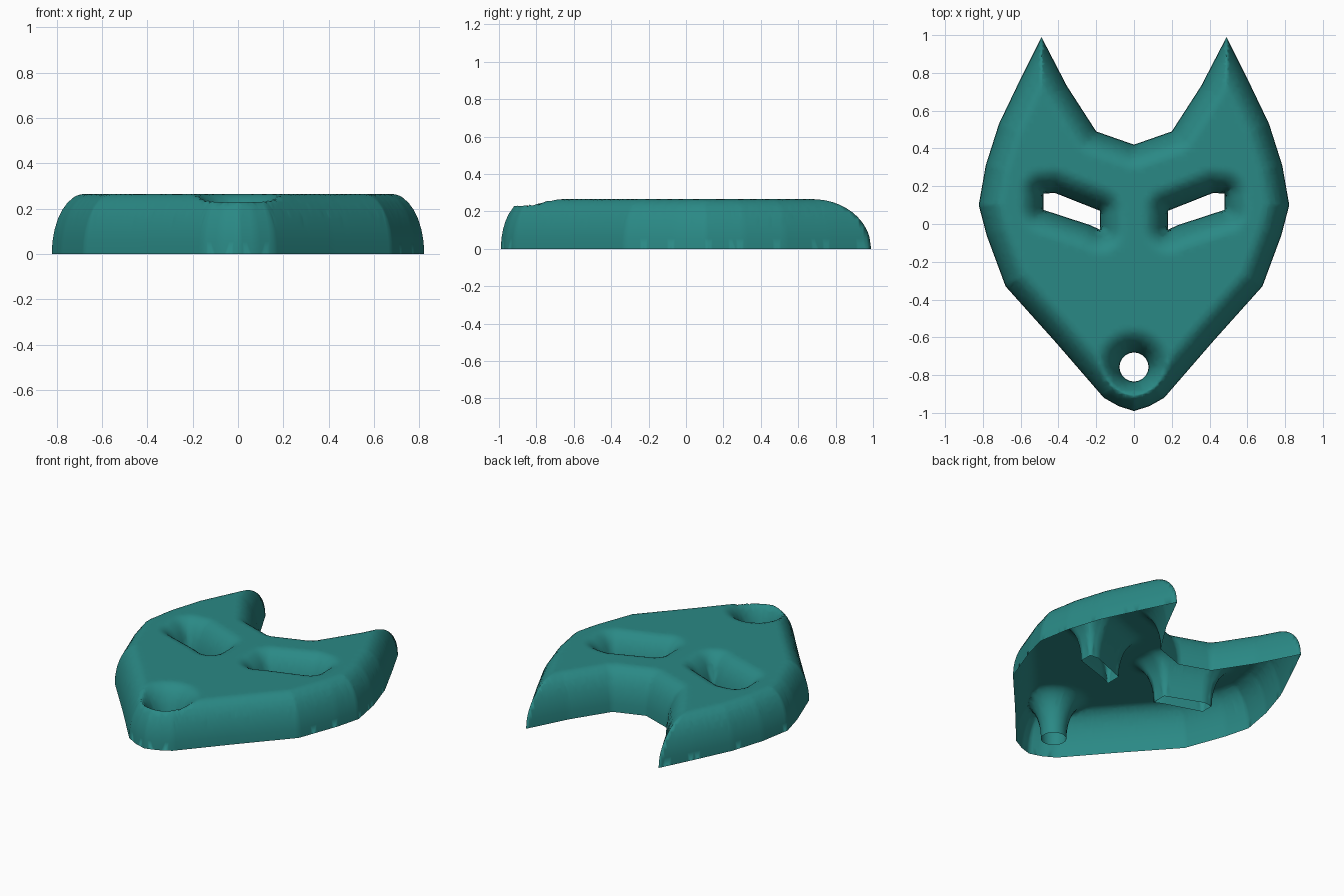
import bpy, math
from mathutils import Vector
from mathutils.geometry import delaunay_2d_cdt

if "Cube" in bpy.data.objects:
    bpy.data.objects.remove(bpy.data.objects["Cube"])

HEIGHT, ROUND = 0.265, 0.14      # shell height, width of the rounded rim
STEP = 0.022


def mirror(pts):
    return [(-x, y) for x, y in reversed(pts)]


def resample(pts, step):
    out = []
    for i, p in enumerate(pts):
        a, b = Vector(p), Vector(pts[(i + 1) % len(pts)])
        n = max(1, round((b - a).length / step))
        out += [a.lerp(b, k / n) for k in range(n)]
    return out


# Head outline: right half from chin to brow, then mirrored
half = [(0.08, -0.965), (0.16, -0.92), (0.42, -0.62), (0.68, -0.33), (0.78, -0.06),
        (0.822, 0.10), (0.785, 0.31), (0.715, 0.53), (0.60, 0.77), (0.49, 0.99),
        (0.355, 0.73), (0.20, 0.49)]
outline = [(0, -0.99)] + half + [(0, 0.42)] + mirror(half)

# Eye slots and round nose hole (clockwise, so the surface lies on their left)
eye = [(0.48, 0.075), (0.235, -0.005), (0.18, -0.03), (0.18, 0.07), (0.42, 0.165), (0.48, 0.16)]
nose = [(0.077 * math.sin(a), -0.757 + 0.077 * math.cos(a))
        for a in (math.tau * i / 20 for i in range(20))]
loops = [outline, eye, mirror(eye), nose]

segments = []
for loop in loops:
    for i, p in enumerate(loop):
        a, b = Vector(p), Vector(loop[(i + 1) % len(loop)])
        segments.append((a, b - a, (b - a).length_squared))


def rim_distance(p):
    best = 9.0
    for a, d, l2 in segments:
        t = min(1, max(0, (p - a).dot(d) / l2))
        best = min(best, (p - a - d * t).length_squared)
    return math.sqrt(best)


def inside(p):
    hit = False
    for a, d, _ in segments:
        if (a.y > p.y) != (a.y + d.y > p.y) and p.x < a.x + d.x * (p.y - a.y) / d.y:
            hit = not hit
    return hit


# Rim points plus concentric inset rings that follow the rounded profile
points, edges, inner = [], [], []
angles = [math.radians(a) for a in (12, 24, 36, 48, 60, 75, 90)]
rings = [ROUND * (1 - math.cos(a)) for a in angles]
for loop in loops:
    rim = resample(loop, STEP)
    start, n = len(points), len(rim)
    points += rim
    edges += [(start + i, start + (i + 1) % n) for i in range(n)]
    for i, p in enumerate(rim):
        t = (rim[(i + 1) % n] - rim[i - 1]).normalized()
        for d in rings:
            q = p + Vector((-t.y, t.x)) * d
            if inside(q) and rim_distance(q) > d * 0.93:
                inner.append(q)

# Ridge lines running down from the ear tips
inner += [Vector((s * 0.49, 0.99 - 0.009 * k)) for s in (-1, 1) for k in range(1, 30)]

# Fill the flat middle and the ridges where rims meet
for i in range(-38, 39):
    for j in range(-46, 47):
        q = Vector((i * STEP, j * STEP))
        if inside(q) and rim_distance(q) > 0.03:
            inner.append(q)
points += inner

# Triangulate, keeping only triangles inside the outline and outside the holes
verts, _, faces, *_ = delaunay_2d_cdt(points, edges, [], 0, 1e-5)
faces = [f for f in faces if inside(sum((verts[i] for i in f), Vector((0, 0))) / len(f))]


def lift(p):
    t = min(1, rim_distance(p) / ROUND)
    return HEIGHT * math.sqrt(max(0, 1 - (1 - t) ** 2)) if t > 1e-3 else 0.0


# Open-backed mask shell
used = sorted({i for f in faces for i in f})
index = {v: k for k, v in enumerate(used)}
mesh = bpy.data.meshes.new("mask_shell")
mesh.from_pydata([(verts[i].x, verts[i].y, lift(verts[i])) for i in used], [],
                 [[index[i] for i in f] for f in faces])
mask = bpy.data.objects.new("mask_shell", mesh)
bpy.context.collection.objects.link(mask)
mesh.shade_smooth()

teal = bpy.data.materials.new("teal")
teal.diffuse_color = (0.023, 0.25, 0.235, 1)
teal.use_nodes = True
teal.node_tree.nodes["Principled BSDF"].inputs["Base Color"].default_value = teal.diffuse_color
mesh.materials.append(teal)
